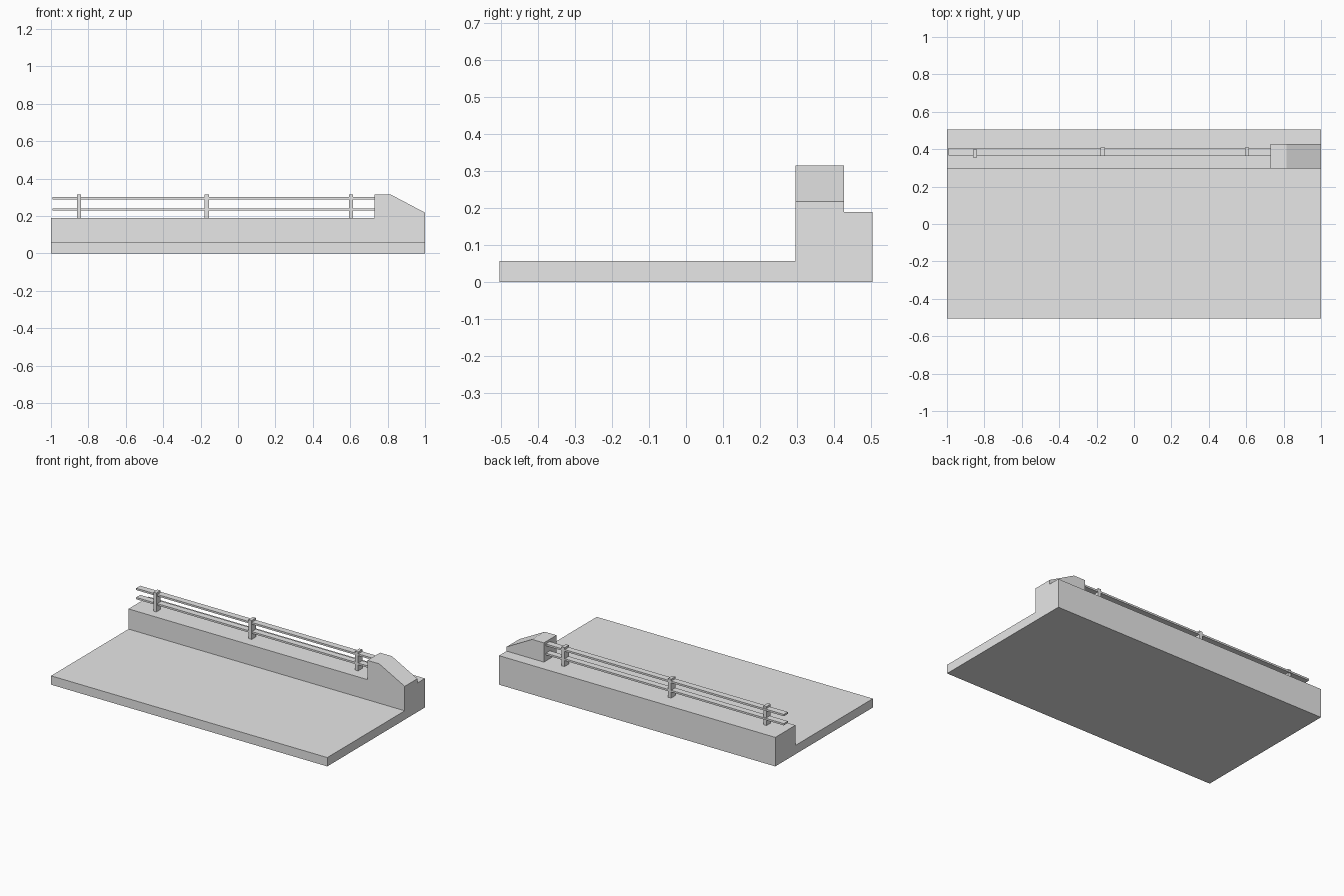
import bpy
import bmesh

if "Cube" in bpy.data.objects:
    bpy.data.objects.remove(bpy.data.objects["Cube"], do_unlink=True)

grey = bpy.data.materials.new("plain grey")
grey.use_nodes = True
color = (0.8, 0.8, 0.8, 1)
grey.diffuse_color = color
grey.node_tree.nodes["Principled BSDF"].inputs["Base Color"].default_value = color


def extrude(name, points, offset):
    """Make a solid by extruding a closed outline along offset."""
    bm = bmesh.new()
    face = bm.faces.new([bm.verts.new(p) for p in points])
    result = bmesh.ops.extrude_face_region(bm, geom=[face], use_keep_orig=True)
    moved = [v for v in result["geom"] if isinstance(v, bmesh.types.BMVert)]
    bmesh.ops.translate(bm, verts=moved, vec=offset)
    bmesh.ops.recalc_face_normals(bm, faces=bm.faces)
    mesh = bpy.data.meshes.new(name)
    bm.to_mesh(mesh)
    bm.free()
    mesh.materials.append(grey)
    obj = bpy.data.objects.new(name, mesh)
    bpy.context.scene.collection.objects.link(obj)
    return obj


def box(name, x0, x1, y0, y1, z0, z1):
    outline = [(x0, y0, z0), (x1, y0, z0), (x1, y1, z0), (x0, y1, z0)]
    return extrude(name, outline, (0, 0, z1 - z0))


# Low road slab and raised walkway as one stepped section
step = [(-0.505, 0), (0.505, 0), (0.505, 0.19), (0.296, 0.19),
        (0.296, 0.058), (-0.505, 0.058)]
extrude("road_and_walkway", [(-1, y, z) for y, z in step], (2, 0, 0))

# Sloped end block, flush with the walkway's front
block = [(0.73, 0.19), (1, 0.19), (1, 0.218), (0.815, 0.316), (0.73, 0.316)]
extrude("end_block", [(x, 0.296, z) for x, z in block], (0, 0.131, 0))

# Two flat rails
for name, z in (("lower_rail", 0.235), ("upper_rail", 0.295)):
    box(name, -0.993, 0.735, 0.365, 0.407, z - 0.006, z + 0.006)

# Three posts, the outer one set slightly forward
for name, x, y in (("outer_post", -0.851, 0.377),
                   ("middle_post", -0.167, 0.386),
                   ("inner_post", 0.604, 0.386)):
    box(name, x - 0.011, x + 0.011, y - 0.022, y + 0.022, 0.19, 0.314)
